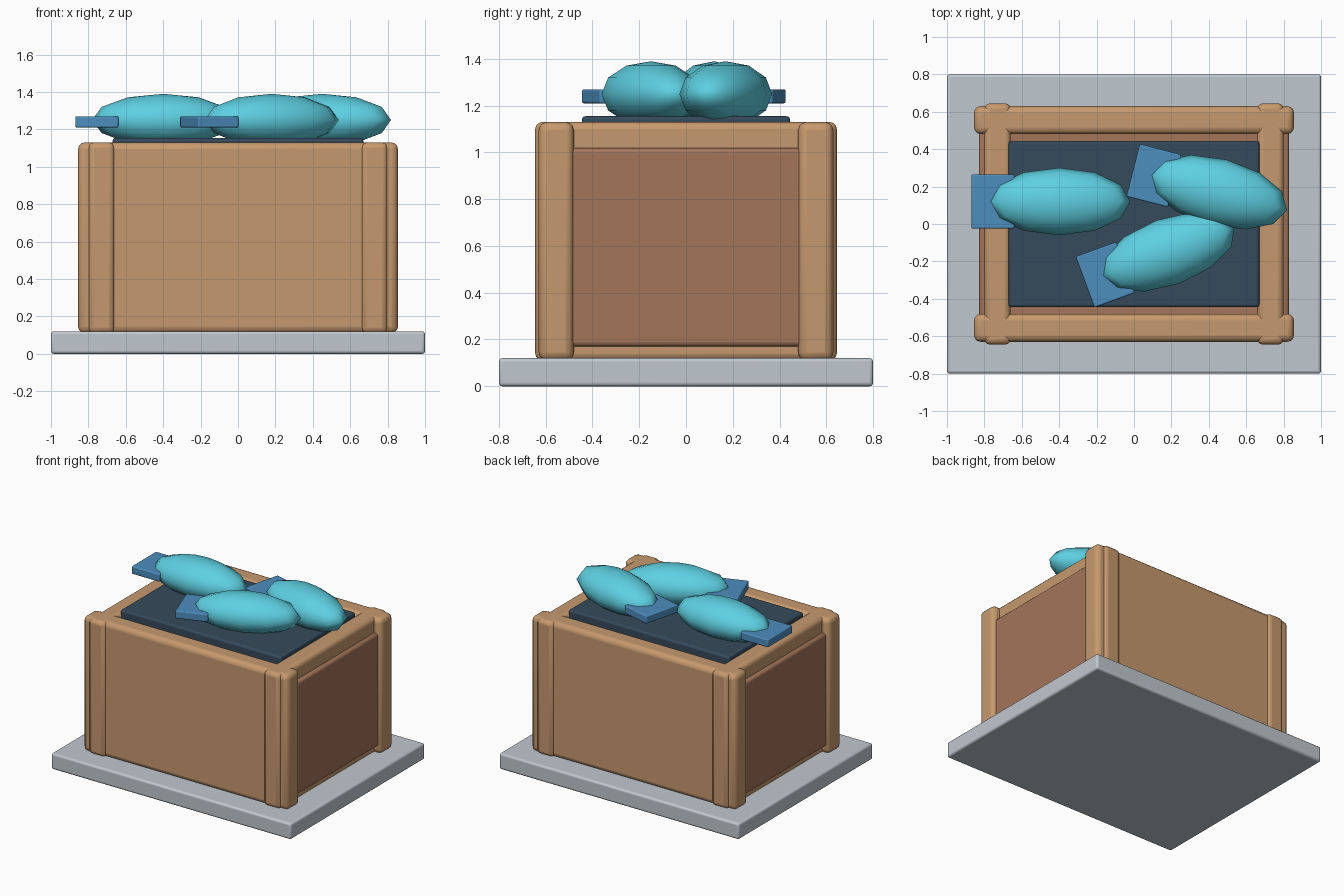
import bpy
from math import radians, cos, sin

cube = bpy.data.objects.get("Cube")
if cube:
    bpy.data.objects.remove(cube, do_unlink=True)


def material(name, rgb):
    linear = [((c / 255 + 0.055) / 1.055) ** 2.4 for c in rgb] + [1.0]
    mat = bpy.data.materials.new(name)
    mat.use_nodes = True
    mat.diffuse_color = linear
    for node in mat.node_tree.nodes:
        if node.type == 'BSDF_PRINCIPLED':
            node.inputs["Base Color"].default_value = linear
    return mat


wood = material("light_wood", (198, 153, 110))
brown = material("brown_panel", (164, 117, 91))
slate = material("dark_slate", (53, 74, 91))
stone = material("pale_grey", (192, 200, 207))
teal = material("teal", (94, 208, 226))
blue = material("blue", (77, 142, 190))


def box(name, centre, size, mat, bevel, turn=0.0):
    """Box with rounded edges."""
    bpy.ops.mesh.primitive_cube_add(size=1, location=centre)
    ob = bpy.context.object
    ob.name = name
    ob.scale = size
    bpy.ops.object.transform_apply(location=False, rotation=False, scale=True)
    ob.rotation_euler.z = turn
    ob.data.materials.append(mat)
    mod = ob.modifiers.new("rounded_edges", 'BEVEL')
    mod.width = bevel
    mod.segments = 3
    bpy.ops.object.shade_smooth_by_angle(angle=radians(35))
    return ob


def fish(name, x, y, degrees):
    """Ellipsoid body with a flat tail plate at its back end."""
    turn = radians(degrees)
    bpy.ops.mesh.primitive_uv_sphere_add(segments=12, ring_count=6, radius=1,
                                         location=(x, y, 1.25))
    body = bpy.context.object
    body.name = name + "_body"
    body.scale = (0.38, 0.18, 0.14)
    body.rotation_euler.z = turn
    body.data.materials.append(teal)
    bpy.ops.object.shade_smooth()
    back = 0.355
    box(name + "_tail", (x - back * cos(turn), y - back * sin(turn), 1.24),
        (0.23, 0.29, 0.06), blue, 0.008, turn)


# Base slab and inner panel block
box("base", (0, 0, 0.06), (2, 1.6, 0.12), stone, 0.015)
box("inner_panels", (0, 0, 0.595), (1.66, 1.04, 0.85), brown, 0.02)

# Crate walls: crossing boards with slightly projecting ends
for side, x_name, y_name in ((-1, "right", "front"), (1, "left", "back")):
    box(y_name + "_board", (0, side * 0.555, 0.62), (1.71, 0.15, 1.02), wood, 0.035)
    box(x_name + "_board", (side * 0.73, 0, 0.62), (0.14, 1.29, 1.02), wood, 0.03)

# Dark tray on top
box("tray", (0, 0, 1.085), (1.34, 0.89, 0.14), slate, 0.015)

# Three fish lying on the tray
fish("right_fish", -0.40, 0.12, 0)
fish("front_fish", 0.18, -0.15, 20)
fish("left_fish", 0.45, 0.17, -14.5)
